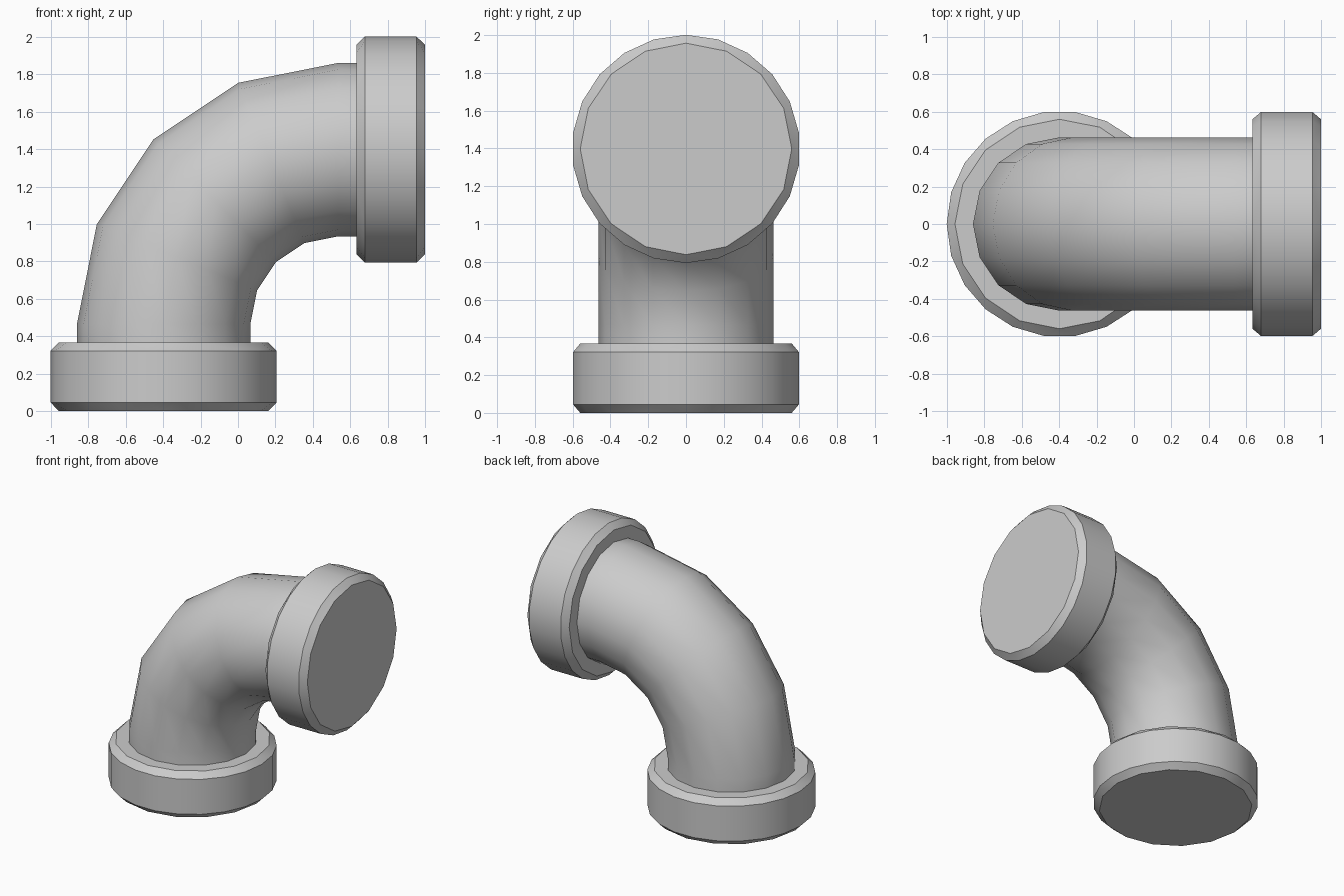
import bpy, bmesh, math
from mathutils import Vector

if "Cube" in bpy.data.objects:
    bpy.data.objects.remove(bpy.data.objects["Cube"])

BEND = Vector((0.535, 0, 0.465))    # centre of the elbow bend
BEND_R, PIPE_R = 0.9325, 0.4635
COLLAR_R, RIM_R = 0.604, 0.56
COLLAR_H, CHAMFER = 0.367, 0.045

bm = bmesh.new()


def ring(t, offset, radius, n):
    """Circle across the bend at angle t, slid by offset along the pipe."""
    out = Vector((-math.cos(t), 0, math.sin(t)))
    along = Vector((math.sin(t), 0, math.cos(t)))
    c = BEND + out * BEND_R + along * offset
    side = Vector((0, 1, 0))
    return [bm.verts.new(c + radius * (out * math.cos(a) + side * math.sin(a)))
            for a in (2 * math.pi * k / n for k in range(n))]


def bridge(a, b):
    """Join two rings, stitching by triangles when their side counts differ."""
    n, m = len(a), len(b)
    if n == m:
        for k in range(n):
            bm.faces.new((a[k], a[(k + 1) % n], b[(k + 1) % n], b[k]))
        return
    i = j = 0
    while i < n or j < m:
        if j >= m or (i < n and (i + 0.5) / n <= (j + 0.5) / m):
            bm.faces.new((a[i % n], a[(i + 1) % n], b[j % m]))
            i += 1
        else:
            bm.faces.new((a[i % n], b[(j + 1) % m], b[j % m]))
            j += 1


def collar(t, end, sign):
    """Chamfered collar rings from the closed end inward to the pipe."""
    spec = [(0, RIM_R, 16), (CHAMFER, COLLAR_R, 22),
            (COLLAR_H - CHAMFER, COLLAR_R, 22), (COLLAR_H, RIM_R, 16),
            (COLLAR_H, PIPE_R, 16)]
    return [ring(t, end + sign * d, r, n) for d, r, n in spec]


# lower collar, bend in four segments, upper collar
rings = collar(0, -BEND.z, 1)
rings += [ring(math.pi / 8 * k, 0, PIPE_R, 16) for k in range(5)]
rings += collar(math.pi / 2, 1 - BEND.x, -1)[::-1]
for a, b in zip(rings, rings[1:]):
    bridge(a, b)

# end caps
bm.faces.new(rings[0])
bm.faces.new(rings[-1])
bmesh.ops.recalc_face_normals(bm, faces=bm.faces)

mesh = bpy.data.meshes.new("pipe_elbow")
bm.to_mesh(mesh)
bm.free()
pipe = bpy.data.objects.new("pipe_elbow", mesh)
bpy.context.collection.objects.link(pipe)
bpy.context.view_layer.objects.active = pipe
pipe.select_set(True)
bpy.ops.object.shade_smooth_by_angle(angle=math.radians(32))
